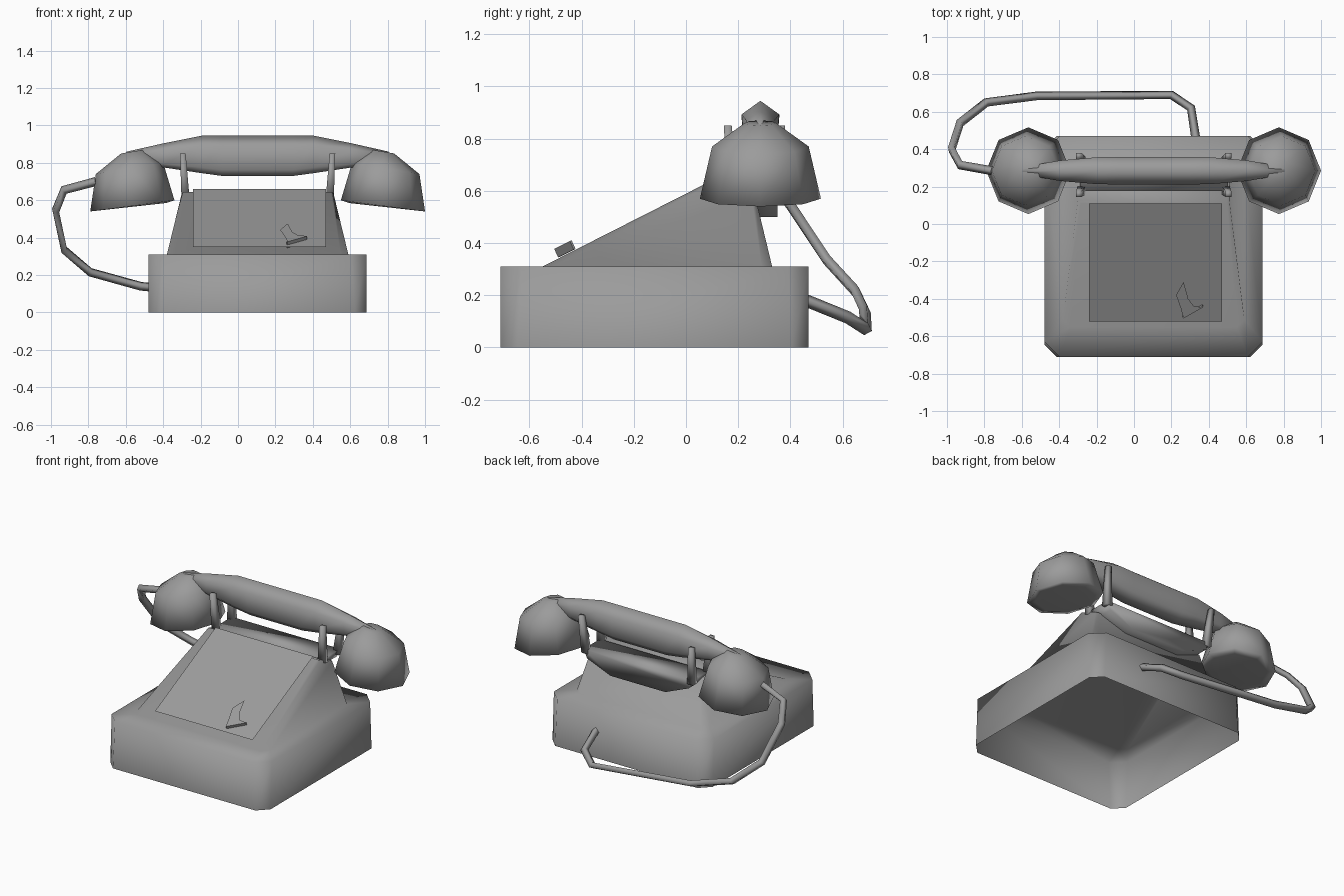
import bpy, bmesh, math

if "Cube" in bpy.data.objects:
    bpy.data.objects.remove(bpy.data.objects["Cube"])

CX, CY = 0.105, 0.285     # body centre line in x, handset centre line in y

grey = bpy.data.materials.new("dark_grey")
grey.diffuse_color = (0.33, 0.33, 0.33, 1)
grey.use_nodes = True
grey.node_tree.nodes["Principled BSDF"].inputs["Base Color"].default_value = grey.diffuse_color


def loft(name, rings, cap_start=True, cap_end=True, smooth=True):
    """Skin a list of equal-length point rings; a single ring makes one flat face."""
    bm = bmesh.new()
    vr = [[bm.verts.new(p) for p in r] for r in rings]
    n = len(rings[0])
    for a, b in zip(vr, vr[1:]):
        for i in range(n):
            j = (i + 1) % n
            bm.faces.new((a[i], a[j], b[j], b[i]))
    if cap_start and len(vr) > 1:
        bm.faces.new(vr[0][::-1])
    if cap_end:
        bm.faces.new(vr[-1])
    if len(vr) > 1:
        bmesh.ops.recalc_face_normals(bm, faces=bm.faces[:])
    me = bpy.data.meshes.new(name)
    bm.to_mesh(me)
    bm.free()
    for p in me.polygons:
        p.use_smooth = smooth
    me.materials.append(grey)
    ob = bpy.data.objects.new(name, me)
    bpy.context.collection.objects.link(ob)
    return ob


def rect_ring(hw, y0, y1, z0, z1, c):
    """Rectangle with cut corners; z0 at the front edge, z1 at the back edge."""
    pts = [(-hw + c, y0), (hw - c, y0), (hw, y0 + c), (hw, y1 - c),
           (hw - c, y1), (-hw + c, y1), (-hw, y1 - c), (-hw, y0 + c)]
    return [(CX + x, y, z0 + (z1 - z0) * (y - y0) / (y1 - y0)) for x, y in pts]


# Hollow housing: base walls, ledge and sloping upper body
loft("housing", [
    rect_ring(0.583, -0.71, 0.47, 0, 0, 0.065),
    rect_ring(0.583, -0.71, 0.47, 0.31, 0.31, 0.08),
    rect_ring(0.485, -0.55, 0.33, 0.31, 0.31, 0.04),
    rect_ring(0.405, 0.11, 0.265, 0.645, 0.58, 0.015),
], cap_start=False)

# Dial panel: thin sheet lying on the slope
loft("dial_panel", [[(-0.24, -0.52, 0.35), (0.47, -0.52, 0.35),
                     (0.47, 0.11, 0.66), (-0.24, 0.11, 0.66)]], smooth=False)

# Finger stop: thin raised hook with a foot
hook = [(0.265, -0.31), (0.225, -0.38), (0.25, -0.45), (0.265, -0.505),
        (0.37, -0.445), (0.32, -0.44), (0.29, -0.40)]
loft("finger_stop", [[(x, y, 0.38 + 0.49 * (y + 0.505)) for x, y in hook]], smooth=False)
foot = [(0.265, -0.505, 0.378), (0.37, -0.445, 0.408), (0.365, -0.438, 0.41), (0.26, -0.498, 0.38)]
loft("finger_stop_foot", [[(x, y + 0.015, z - 0.033) for x, y, z in foot], foot], smooth=False)

# Cradle tray bulging down at the back
tray = [(-0.395, 0.625), (-0.37, 0.57), (-0.2, 0.50), (0.2, 0.50), (0.37, 0.57), (0.395, 0.625)]
loft("cradle_tray", [[(CX + x, y, z) for x, z in tray] for y in (0.18, 0.35)])

# Four cradle prongs
for side, sx in (("left", -1), ("right", 1)):
    for end, y0, y1 in (("front", 0.18, 0.16), ("back", 0.335, 0.365)):
        rings = []
        for t, y, z, w in ((0.385, y0, 0.60, 0.022), (0.40, y1, 0.85, 0.015)):
            rings.append([(CX + sx * t + a * w, y + b * w, z)
                          for a, b in ((-1, -1), (1, -1), (1, 1), (-1, 1))])
        loft(f"cradle_prong_{end}_{side}", rings)

# Handset grip: arched bar, (offset, top z, bottom z, half width)
half = [(0.19, 0.945, 0.73, 0.073), (0.30, 0.945, 0.745, 0.072),
        (0.50, 0.905, 0.775, 0.055), (0.70, 0.86, 0.80, 0.02)]
stations = [(-t, a, b, w) for t, a, b, w in reversed(half)] + half
rings = []
for t, top, bot, w in stations:
    h = top - bot
    sec = [(0, top), (w, top - 0.26 * h), (w * 0.85, bot + 0.15 * h), (w * 0.5, bot),
           (-w * 0.5, bot), (-w * 0.85, bot + 0.15 * h), (-w, top - 0.26 * h)]
    rings.append([(CX + t, CY + y, z) for y, z in sec])
loft("handset_grip", rings)

# Earpiece and mouthpiece: tilted eight-sided cups, (offset, radii, z, tilt)
cup = [(0.67, 0.18, 0.18, 0.565, 0.02), (0.67, 0.225, 0.232, 0.57, 0.03),
       (0.685, 0.18, 0.185, 0.77, 0.03), (0.67, 0.06, 0.06, 0.86, 0.01)]
for name, sx in (("earpiece", 1), ("mouthpiece", -1)):
    rings = []
    for t, rx, ry, z, tilt in cup:
        ring = []
        for i in range(8):
            a = i * math.pi / 4
            ring.append((CX + sx * (t + rx * math.cos(a)), CY + ry * math.sin(a),
                         z - tilt * math.cos(a)))
        rings.append(ring)
    loft(name, rings)

# Cord from the handset round to the back of the base
path = [(-0.76, 0.285, 0.70), (-0.93, 0.315, 0.655), (-0.975, 0.40, 0.545),
        (-0.93, 0.54, 0.335), (-0.79, 0.65, 0.215), (-0.52, 0.685, 0.14),
        (0.20, 0.69, 0.07), (0.305, 0.62, 0.115), (0.33, 0.46, 0.18)]
cu = bpy.data.curves.new("cord", "CURVE")
cu.dimensions = "3D"
cu.bevel_depth = 0.024
cu.bevel_resolution = 0
cu.use_fill_caps = True
cu.materials.append(grey)
sp = cu.splines.new("POLY")
sp.points.add(len(path) - 1)
for p, co in zip(sp.points, path):
    p.co = (*co, 1)
sp.use_smooth = True
bpy.context.collection.objects.link(bpy.data.objects.new("cord", cu))
